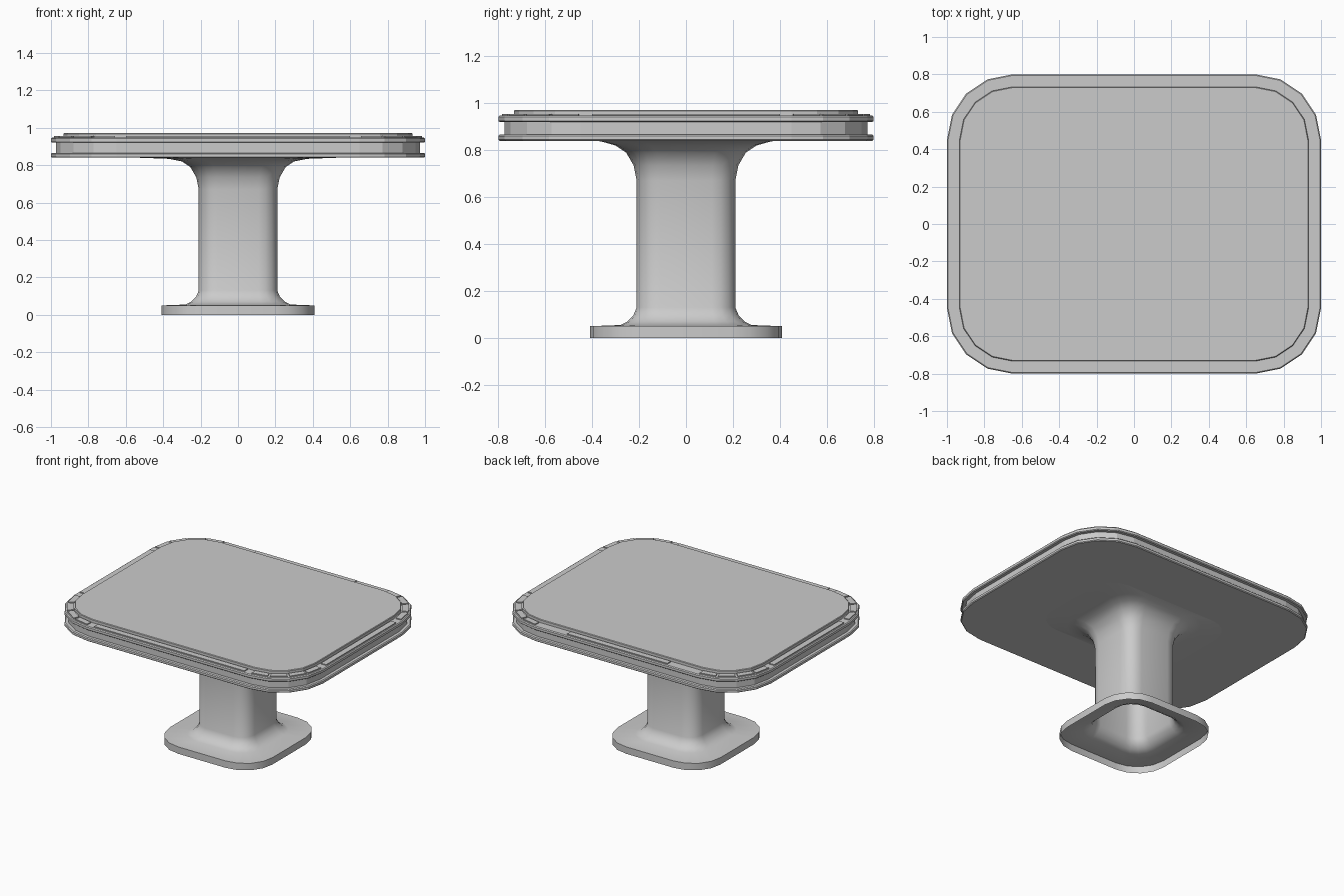
import bpy, bmesh, math
from mathutils import Vector

if "Cube" in bpy.data.objects:
    bpy.data.objects.remove(bpy.data.objects["Cube"])

SEG = 4  # facets per rounded corner


def ring(hx, hy, r, z):
    """Rounded rectangle outline, counter-clockwise."""
    pts = []
    for q, (sx, sy) in enumerate([(1, 1), (-1, 1), (-1, -1), (1, -1)]):
        for i in range(SEG + 1):
            a = math.radians(90 * q + 90 * i / SEG)
            pts.append((sx * (hx - r) + r * math.cos(a), sy * (hy - r) + r * math.sin(a), z))
    return pts


def loft(name, rings, cap_bottom=True, cap_top=True, smooth=False):
    bm = bmesh.new()
    loops = [[bm.verts.new(p) for p in r] for r in rings]
    n = len(loops[0])
    for a, b in zip(loops, loops[1:]):
        for i in range(n):
            j = (i + 1) % n
            bm.faces.new((a[i], a[j], b[j], b[i]))
    if cap_bottom:
        bm.faces.new(loops[0][::-1])
    if cap_top:
        bm.faces.new(loops[-1])
    me = bpy.data.meshes.new(name)
    bm.to_mesh(me)
    bm.free()
    ob = bpy.data.objects.new(name, me)
    bpy.context.collection.objects.link(ob)
    if smooth:
        bpy.ops.object.select_all(action='DESELECT')
        ob.select_set(True)
        bpy.context.view_layer.objects.active = ob
        bpy.ops.object.shade_smooth_by_angle(angle=math.radians(35))
    return ob


# Tabletop: two slabs, a recessed band between them and a raised surface
TOP = [(0.006, 0.84), (0.0, 0.845), (0.0, 0.86), (0.006, 0.866), (0.027, 0.866),
       (0.027, 0.92), (0.006, 0.92), (0.0, 0.925), (0.0, 0.942), (0.006, 0.948),
       (0.067, 0.948), (0.067, 0.967), (0.071, 0.971)]
loft("tabletop", [ring(1 - d, 0.8 - d, 0.35 - d, z) for d, z in TOP])

# Pedestal: open-bottomed foot flowing into the column and the flare under the top
PEDESTAL = [(0.41, 0.41, 0.22, 0.0), (0.41, 0.41, 0.22, 0.05), (0.28, 0.28, 0.15, 0.055),
            (0.25, 0.25, 0.13, 0.07), (0.225, 0.225, 0.11, 0.095), (0.21, 0.21, 0.10, 0.13),
            (0.21, 0.21, 0.10, 0.67), (0.223, 0.223, 0.11, 0.735), (0.255, 0.255, 0.13, 0.79),
            (0.30, 0.30, 0.15, 0.82), (0.37, 0.35, 0.17, 0.834), (0.56, 0.38, 0.18, 0.841)]
loft("pedestal", [ring(*p) for p in PEDESTAL], cap_bottom=False, cap_top=False, smooth=True)


# Thin raised trim plates on the rim
def plate(name, pts):
    loft(name, [[(x, y, z) for x, y in pts] for z in (0.946, 0.955)])


def box_plate(name, x0, x1, y0, y1):
    plate(name, [(x0, y0), (x1, y0), (x1, y1), (x0, y1)])


box_plate("front_trim", -0.6, 0.6, -0.785, -0.743)
box_plate("back_trim", -0.4, 0.4, 0.743, 0.785)
box_plate("right_trim", 0.943, 0.985, -0.4, 0.4)
box_plate("left_trim", -0.985, -0.943, -0.4, 0.4)

outer = ring(0.985, 0.785, 0.335, 0)
inner = ring(0.943, 0.743, 0.293, 0)
for q in range(4):
    for i in range(SEG):
        k = q * (SEG + 1) + i
        a, b = Vector(inner[k][:2]), Vector(outer[k][:2])
        c, d = Vector(outer[k + 1][:2]), Vector(inner[k + 1][:2])
        t = 0.06  # gap between neighbouring plates
        plate(f"corner_trim_{q}_{i}", [a.lerp(d, t), b.lerp(c, t), c.lerp(b, t), d.lerp(a, t)])
